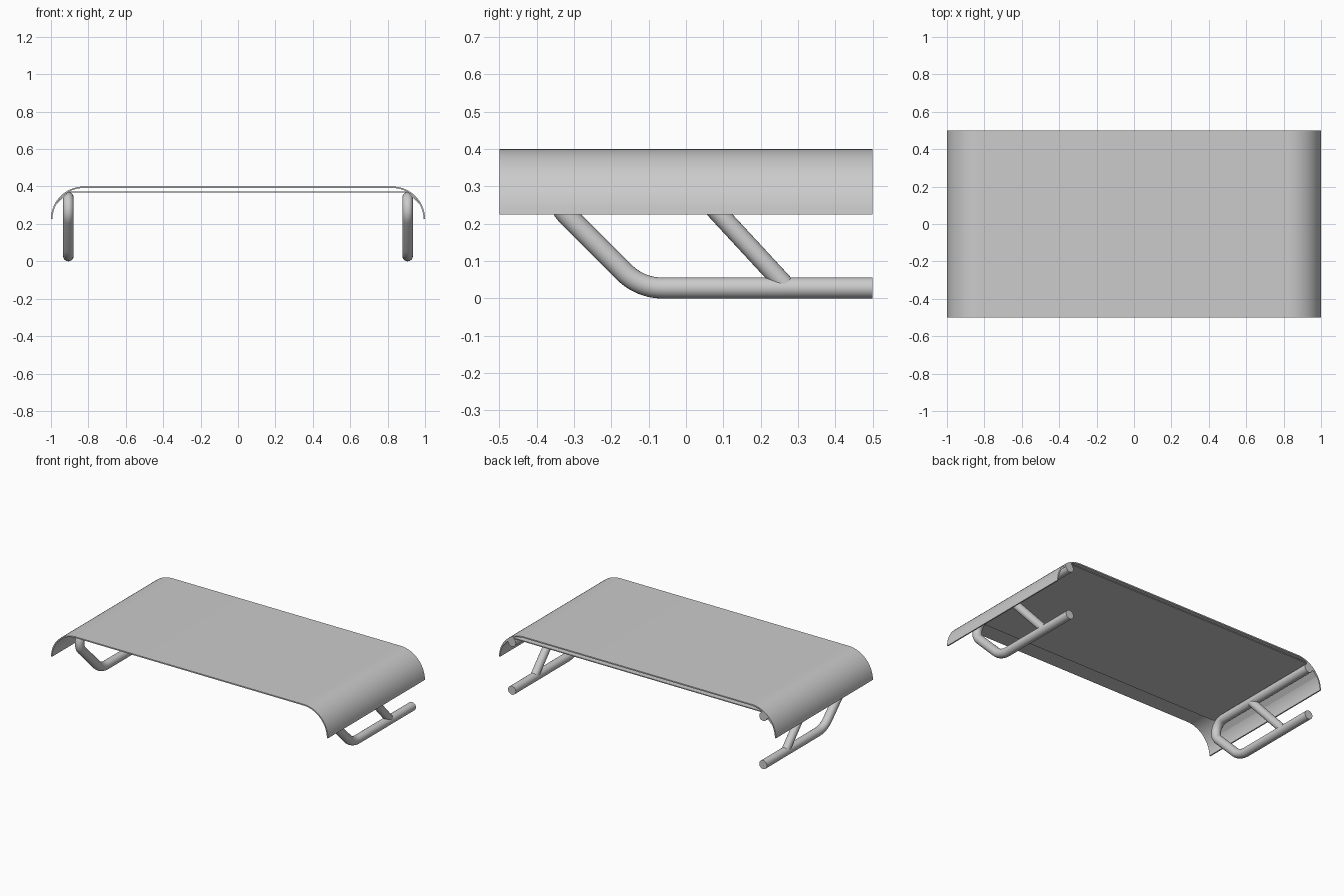
import bpy, math
from mathutils import Vector

if "Cube" in bpy.data.objects:
    bpy.data.objects.remove(bpy.data.objects["Cube"])

LEG_X = 0.907
TUBE_R = 0.028


def finish(name, verts, faces, angle=30):
    mesh = bpy.data.meshes.new(name)
    mesh.from_pydata(verts, [], faces)
    obj = bpy.data.objects.new(name, mesh)
    bpy.context.collection.objects.link(obj)
    bpy.ops.object.select_all(action='DESELECT')
    obj.select_set(True)
    bpy.context.view_layer.objects.active = obj
    bpy.ops.object.shade_smooth_by_angle(angle=math.radians(angle))
    return obj


def sheet(name, outer, inner, y0, y1):
    """Extrude a closed strip (outer and inner xz lines) along y."""
    ring = outer + inner[::-1]
    n, m = len(ring), len(outer)
    verts = [(x, y, z) for y in (y0, y1) for x, z in ring]
    faces = [(i, i + n, (i + 1) % n + n, (i + 1) % n) for i in range(n)]
    for i in range(m - 1):
        a, b, c, d = i, i + 1, n - 2 - i, n - 1 - i
        faces += [(a, b, c, d), (d + n, c + n, b + n, a + n)]
    return finish(name, verts, faces)


def shell_line(r, cx=0.825, cz=0.225, steps=14):
    """Flat line with a quarter-round at each end."""
    arc = [(cx + r * math.sin(t), cz + r * math.cos(t))
           for t in (math.pi / 2 * i / steps for i in range(steps + 1))]
    return [(-x, z) for x, z in arc[::-1]] + arc


def fillet(points, radii, steps=10):
    """Round the inner corners of a yz path."""
    pts = [Vector(p) for p in points]
    out = [pts[0]]
    for a, p, b, r in zip(pts, pts[1:], pts[2:], radii):
        u, v = (a - p).normalized(), (b - p).normalized()
        half = u.angle(v) / 2
        centre = p + (u + v).normalized() * r / math.sin(half)
        start = p + u * r / math.tan(half) - centre
        end = p + v * r / math.tan(half) - centre
        sweep = math.pi - 2 * half
        for i in range(steps + 1):
            t = i / steps
            out.append(centre + (start * math.sin((1 - t) * sweep)
                                 + end * math.sin(t * sweep)) / math.sin(sweep))
    return out + [pts[-1]]


def tube(name, path, x, r, sides=24):
    """Sweep a capped circle along a yz path at the given x."""
    verts, faces = [], []
    last = len(path) - 1
    for k, p in enumerate(path):
        d = (path[min(k + 1, last)] - path[max(k - 1, 0)]).normalized()
        for i in range(sides):
            a = math.tau * i / sides
            s = r * math.sin(a)
            verts.append((x + r * math.cos(a), p.x - d.y * s, p.y + d.x * s))
    for k in range(last):
        for i in range(sides):
            j = (i + 1) % sides
            o = k * sides
            faces.append((o + i, o + j, o + j + sides, o + i + sides))
    faces += [tuple(range(sides))[::-1],
              tuple(range(last * sides, (last + 1) * sides))]
    return finish(name, verts, faces, 40)


# Curved top sheet
sheet("top_shell", shell_line(0.175), shell_line(0.167), -0.5, 0.5)

# Support plate under the top, with angled end flaps reaching the shell
upper = [(-0.972, 0.312), (-0.912, 0.374), (0.912, 0.374), (0.972, 0.312)]
lower = [(-0.968, 0.307), (-0.909, 0.368), (0.909, 0.368), (0.968, 0.307)]
sheet("support_plate", upper, lower, -0.36, 0.5)

# Bent tube legs with a diagonal brace on each side
leg_path = fillet([(0.5, TUBE_R), (-0.123, TUBE_R), (-0.438, 0.342), (0.5, 0.342)],
                  [0.145, 0.07])
brace_path = [Vector((0.265, 0.036)), Vector((-0.018, 0.342))]
for side, s in (("left", -1), ("right", 1)):
    tube(side + "_leg", leg_path, s * LEG_X, TUBE_R)
    tube(side + "_brace", brace_path, s * LEG_X, 0.0255)
